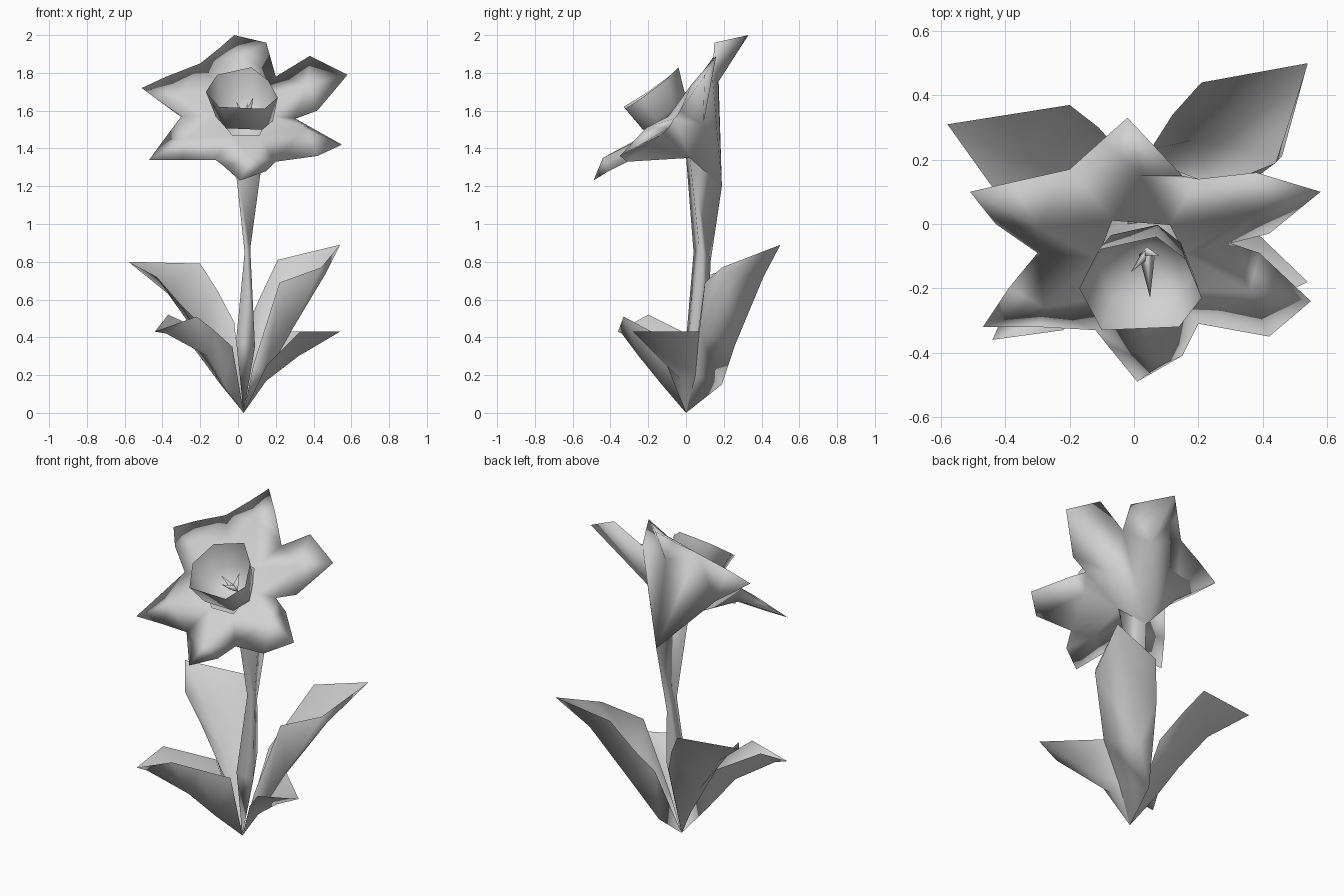
import bpy
import bmesh
from mathutils import Vector

cube = bpy.data.objects.get("Cube")
if cube:
    bpy.data.objects.remove(cube, do_unlink=True)

# Single plain grey for the whole plant
grey = bpy.data.materials.new("light_grey")
grey.use_nodes = True
colour = (0.64, 0.64, 0.64, 1)
grey.diffuse_color = colour
for node in grey.node_tree.nodes:
    if node.type == 'BSDF_PRINCIPLED':
        node.inputs["Base Color"].default_value = colour
        node.inputs["Roughness"].default_value = 0.8


def build(name, faces):
    """Make a smooth object from faces given as corner points; equal points are welded."""
    bm = bmesh.new()
    corners = {}
    for face in faces:
        verts = []
        for p in face:
            key = tuple(round(c, 4) for c in p)
            if key not in corners:
                corners[key] = bm.verts.new(key)
            verts.append(corners[key])
        bm.faces.new(verts).smooth = True
    bmesh.ops.recalc_face_normals(bm, faces=bm.faces[:])
    mesh = bpy.data.meshes.new(name)
    bm.to_mesh(mesh)
    bm.free()
    mesh.materials.append(grey)
    obj = bpy.data.objects.new(name, mesh)
    bpy.context.collection.objects.link(obj)


def fan(centre, ring, closed=True):
    count = len(ring) if closed else len(ring) - 1
    return [(centre, ring[i], ring[(i + 1) % len(ring)]) for i in range(count)]


def loft(lower, upper, closed=True):
    n = len(lower)
    return [(lower[i], lower[(i + 1) % n], upper[(i + 1) % n], upper[i])
            for i in range(n if closed else n - 1)]


root = (0.03, 0, 0)


# Leaves: rows across the blade from edge to edge, running from the root to a pointed tip
def leaf(name, rows, tip):
    faces = fan(root, rows[0], False)
    for lower, upper in zip(rows, rows[1:]):
        faces += loft(lower, upper, False)
    build(name, faces + fan(tip, rows[-1], False))


leaf("back_left_leaf", [
    [(.05, .23, .46), (.05, .19, .15), (.15, .05, .20), (.08, .04, .25)],
    [(.12, .34, .62), (.18, .26, .36), (.28, .07, .43), (.22, .10, .69)],
    [(.21, .44, .81), (.37, .41, .72), (.46, .21, .73), (.44, .19, .77)]], (.54, .50, .89))
leaf("back_right_leaf", [
    [(-.02, .20, .48), (-.09, .08, .19), (-.16, .01, .43)],
    [(-.11, .30, .65), (-.20, .15, .39), (-.30, .07, .57)],
    [(-.20, .37, .79), (-.37, .20, .63), (-.43, .10, .72)]], (-.58, .31, .80))
leaf("front_right_leaf", [
    [(-.15, .00, .42), (-.10, -.06, .16), (-.07, -.12, .14), (-.03, -.03, .35)],
    [(-.26, -.10, .47), (-.24, -.14, .35), (-.16, -.25, .30), (-.13, -.20, .44)],
    [(-.37, -.20, .52), (-.40, -.29, .44), (-.38, -.34, .42), (-.22, -.33, .51)]],
    (-.44, -.36, .43))
leaf("front_left_leaf", [
    [(.15, .05, .20), (.15, -.02, .17), (.15, -.10, .25)],
    [(.28, .07, .43), (.32, -.08, .30), (.33, -.28, .43)]], (.54, -.18, .43))

# Stem: three-sided, pinched in the middle and flaring under the flower
stem_rows = [
    [(.05, .12, .48), (.09, .02, .35), (-.01, .00, .38)],
    [(.04, .13, .80), (.065, .07, .87), (.035, .04, .85)],
    [(.07, .19, 1.20), (.13, .02, 1.35), (-.02, .00, 1.36)]]
stem_faces = fan(root, stem_rows[0])
for lower, upper in zip(stem_rows, stem_rows[1:]):
    stem_faces += loft(lower, upper)
build("stem", stem_faces)

# Petals: notch before the petal, first shoulder, tip, second shoulder, front ridge, back ridge
petals = [
    [(-.20, .17, 1.85), (-.10, .26, 1.93), (-.02, .33, 2.0), (.15, .15, 1.96),
     (.02, .15, 1.89), (.02, .17, 1.75)],
    [(.20, .14, 1.78), (.38, .16, 1.89), (.58, .10, 1.79), (.42, -.03, 1.60),
     (.37, .03, 1.74), (.20, .09, 1.52)],
    [(.30, -.06, 1.56), (.39, -.09, 1.51), (.55, -.24, 1.42), (.42, -.35, 1.36),
     (.36, -.21, 1.51), (.25, -.13, 1.47)],
    [(.20, -.31, 1.33), (.15, -.41, 1.28), (.01, -.49, 1.23), (-.08, -.38, 1.31),
     (.08, -.44, 1.35), (.03, -.32, 1.35)],
    [(-.12, -.33, 1.34), (-.30, -.32, 1.34), (-.47, -.32, 1.34), (-.39, -.20, 1.45),
     (-.28, -.26, 1.45), (-.22, -.20, 1.42)],
    [(-.30, -.09, 1.57), (-.43, .00, 1.66), (-.51, .10, 1.72), (-.38, .13, 1.78),
     (-.30, -.01, 1.69), (-.25, .07, 1.53)]]
throat = Vector((.04, -.12, 1.58))
axis = Vector((0, -.6, .8))
blossom = []
top = stem_rows[-1]
for i, (notch, first, tip, second, front, back) in enumerate(petals):
    after = petals[(i + 1) % 6][0]
    outline = [notch, first, tip, second, after]
    inner = [throat.lerp(Vector(p), .45) for p in (after, notch)]
    blossom += fan(front, outline + inner) + fan(back, outline, False)
    # Back of the petal narrows to the three stem corners
    here, there = top[i // 2], top[((i + 1) % 6) // 2]
    blossom += [(notch, back, here), (back, after, there)]
    if here != there:
        blossom.append((back, there, here))
build("petals", blossom)

# Trumpet cup in the centre of the flower
rim = [Vector(p) for p in (
    (-.11, -.08, 1.79), (.07, -.04, 1.83), (.16, -.11, 1.76), (.21, -.23, 1.67),
    (.14, -.32, 1.61), (-.10, -.33, 1.62), (-.17, -.20, 1.70))]
rim_centre = sum(rim, Vector()) / len(rim)
base = [throat + (p - rim_centre) * .8 for p in rim]
build("cup", loft(base, rim) + fan(throat - axis * .08, base))


# Stamens: slim three-sided spikes inside the cup
def spike(name, tip, width):
    foot = throat - axis * .04
    ring = [foot + Vector(d) * width for d in ((1, 0, 0), (-1, 0, 0), (0, 1, 1))]
    build(name, fan(Vector(tip), ring))


spike("left_stamen", (.08, -.10, 1.67), .025)
spike("middle_stamen", (.05, -.23, 1.64), .025)
spike("right_stamen", (-.01, -.15, 1.65), .02)
